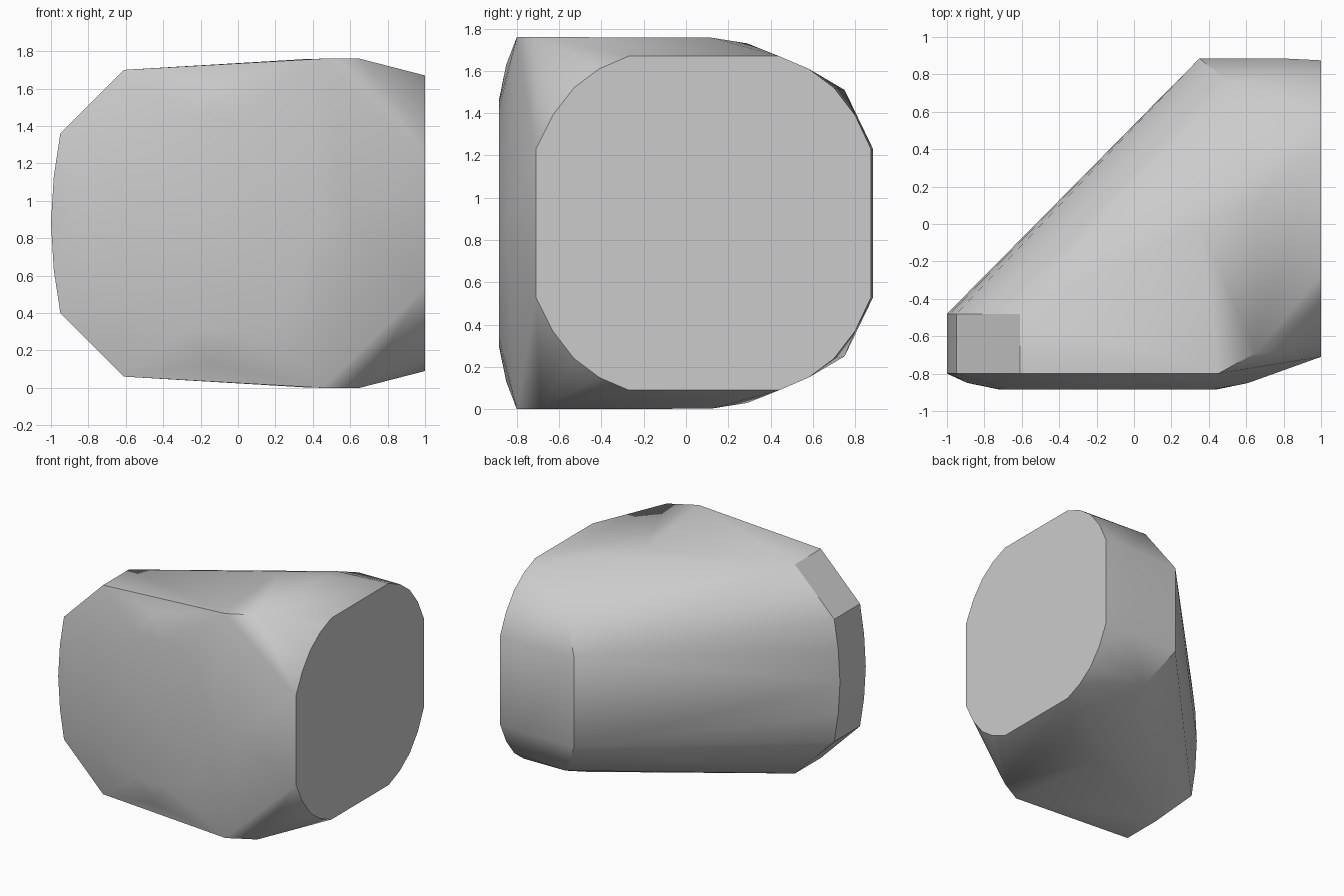
import bpy, bmesh, math

if "Cube" in bpy.data.objects:
    bpy.data.objects.remove(bpy.data.objects["Cube"], do_unlink=True)

MID = 0.88  # height of the horizontal mirror plane

grey = bpy.data.materials.new("plain_grey")
grey.use_nodes = True
grey.diffuse_color = (0.6, 0.6, 0.6, 1)
grey.node_tree.nodes["Principled BSDF"].inputs["Base Color"].default_value = (0.6, 0.6, 0.6, 1)


def arc(cy, cz, r, start, end, steps):
    """Points (y, z) on a circular arc, angles in degrees."""
    for i in range(steps + 1):
        a = math.radians(start + (end - start) * i / steps)
        yield cy + r * math.cos(a), cz + r * math.sin(a)


points = []

# Flat side face: upper half of a square with rounded corners
for y, z in [(-0.71, 1.23), (-0.63, 1.39), (-0.53, 1.52), (-0.41, 1.61), (-0.27, 1.67),
             (0.44, 1.67), (0.58, 1.61), (0.70, 1.52), (0.80, 1.39), (0.875, 1.23)]:
    points.append((1.0, y, z))

# Narrow end: curved strip running from front to back
for x, z in [(-1.0, MID), (-0.985, 1.13), (-0.95, 1.36), (-0.61, 1.70)]:
    points += [(x, -0.80, z), (x, -0.48, z)]

# Flat front disc with a domed rim
for x, z in arc(-0.14, MID, 0.58, 0, 180, 16):
    points.append((x, -0.885, z))
for x, z in arc(-0.14, MID, 0.75, 0, 180, 2):
    points.append((x, -0.85, z))

# Top plateau, its rounded rear edge and the back corner
points += [(0.45, -0.80, 1.76), (0.65, -0.69, 1.76), (0.35, 0.0, 1.757),
           (0.66, 0.12, 1.757), (0.65, 0.29, 1.73), (0.52, 0.75, 1.51),
           (0.35, 0.885, 1.23), (0.80, 0.885, 1.23)]

# Mirror top to bottom and wrap in a convex shell
bm = bmesh.new()
for x, y, z in points:
    bm.verts.new((x, y, z))
    if z > MID + 0.001:
        bm.verts.new((x, y, 2 * MID - z))
bmesh.ops.remove_doubles(bm, verts=bm.verts, dist=0.001)
bmesh.ops.convex_hull(bm, input=bm.verts)
loose = [v for v in bm.verts if not v.link_faces]
bmesh.ops.delete(bm, geom=loose, context="VERTS")
bmesh.ops.dissolve_limit(bm, angle_limit=math.radians(1), verts=bm.verts, edges=bm.edges)
bmesh.ops.recalc_face_normals(bm, faces=bm.faces)

mesh = bpy.data.meshes.new("rounded_wedge_body")
bm.to_mesh(mesh)
bm.free()
mesh.materials.append(grey)
body = bpy.data.objects.new("rounded_wedge_body", mesh)
bpy.context.collection.objects.link(body)

# Smooth shading with crisp main edges
bpy.ops.object.select_all(action="DESELECT")
body.select_set(True)
bpy.context.view_layer.objects.active = body
bpy.ops.object.shade_smooth_by_angle(angle=math.radians(35))
